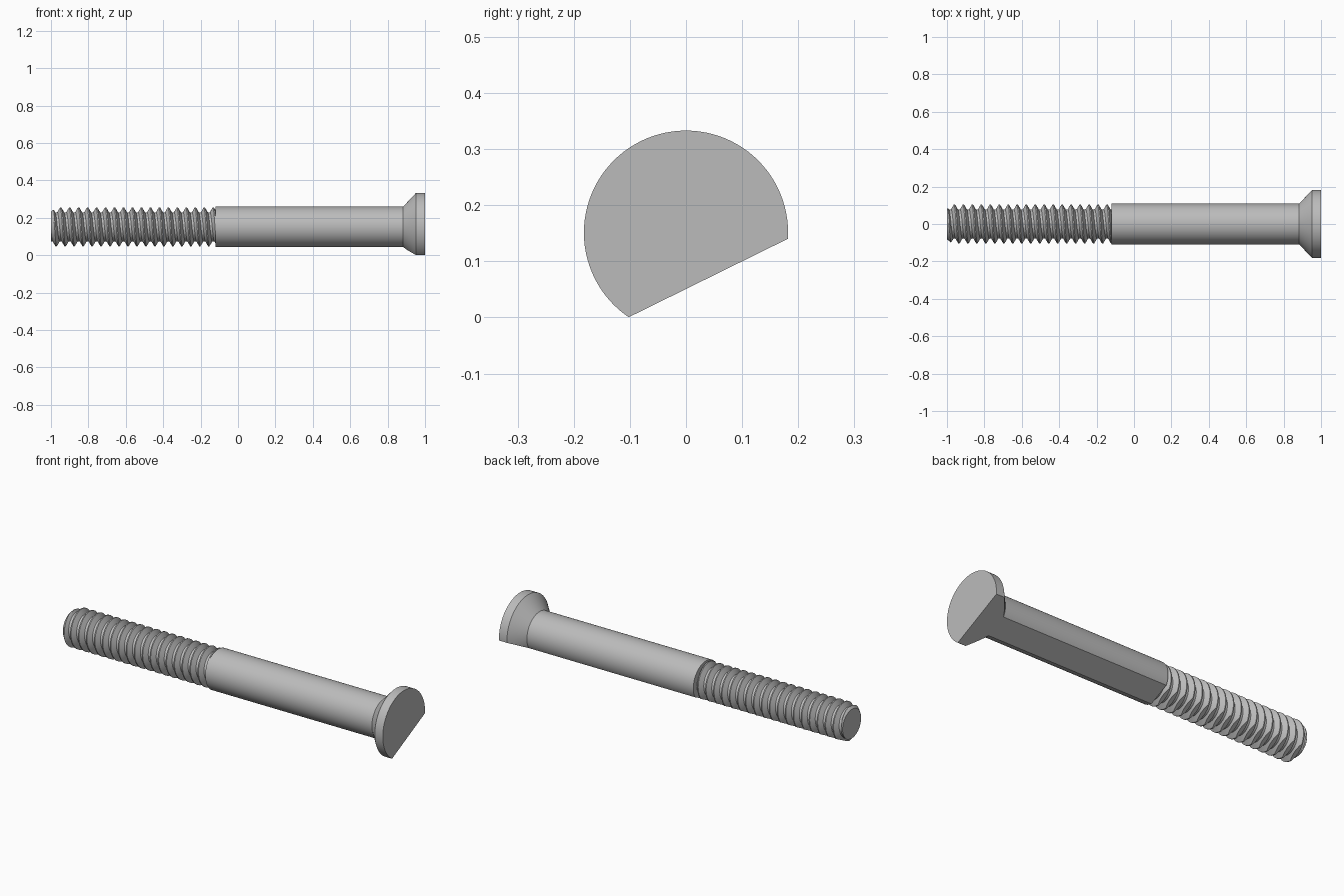
import bpy, bmesh, math
from mathutils import Vector

if "Cube" in bpy.data.objects:
    bpy.data.objects.remove(bpy.data.objects["Cube"], do_unlink=True)

AXIS_Z = 0.151
SEGMENTS = 96
FLAT_NORMAL = Vector((0, 0.442, -0.897)).normalized()
FLAT_DISTANCE = 0.09

steel = bpy.data.materials.new("grey steel")
steel.use_nodes = True
colour = (0.5, 0.5, 0.5, 1)
steel.diffuse_color = colour
steel.node_tree.nodes["Principled BSDF"].inputs["Base Color"].default_value = colour


def point(x, r, turn):
    a = math.tau * turn
    return (x, r * math.cos(a), r * math.sin(a))


def fill_open(bm):
    edges = [e for e in bm.edges if e.is_boundary]
    bmesh.ops.holes_fill(bm, edges=edges, sides=0)


def finish(name, columns):
    """Skin columns of points, cap the ends, cut the long flat and shade."""
    bm = bmesh.new()
    grid = [[bm.verts.new(p) for p in col] for col in columns]
    for a, b in zip(grid, grid[1:]):
        for j in range(len(a) - 1):
            quad = (a[j], a[j + 1], b[j + 1], b[j])
            xs = [v.co.x for v in quad]
            if max(xs) - min(xs) > 1e-6:
                bm.faces.new(quad)
    bmesh.ops.delete(bm, geom=[v for v in bm.verts if not v.link_faces], context='VERTS')
    bmesh.ops.remove_doubles(bm, verts=bm.verts[:], dist=1e-5)
    fill_open(bm)
    bmesh.ops.bisect_plane(bm, geom=bm.verts[:] + bm.edges[:] + bm.faces[:], dist=1e-6,
                           plane_co=FLAT_NORMAL * FLAT_DISTANCE, plane_no=FLAT_NORMAL,
                           clear_outer=True)
    fill_open(bm)
    bmesh.ops.recalc_face_normals(bm, faces=bm.faces[:])
    mesh = bpy.data.meshes.new(name)
    bm.to_mesh(mesh)
    bm.free()
    mesh.materials.append(steel)
    obj = bpy.data.objects.new(name, mesh)
    obj.location.z = AXIS_Z
    bpy.context.collection.objects.link(obj)
    bpy.ops.object.select_all(action='DESELECT')
    obj.select_set(True)
    bpy.context.view_layer.objects.active = obj
    bpy.ops.object.shade_smooth_by_angle(angle=math.radians(25))


def lathe(name, profile):
    finish(name, [[point(x, r, i / SEGMENTS) for x, r in profile]
                  for i in range(SEGMENTS + 1)])


# Plain shank and countersunk head
lathe("shank", [(-0.12, 0.1085), (0.883, 0.1085)])
lathe("head", [(0.883, 0.1085), (0.952, 0.182), (1, 0.182)])

# Helical thread with a chamfered tip
PITCH, CREST, ROOT = 0.048, 0.104, 0.078
START, END, FIRST_CREST = -1, -0.11, -0.96
STEPS = [0, 1, 2.25, 3.5, 4.75, 6, 8, 10, 11.25, 12.5, 13.75, 15]


def thread_radius(x, turn):
    phase = ((x - FIRST_CREST) / PITCH - turn) % 1
    away = min(phase, 1 - phase)
    slope = min(max((away - 1 / 16) / (5 / 16), 0), 1)
    return min(CREST + (ROOT - CREST) * slope, 0.08 + (x - START))


columns = []
for i in range(SEGMENTS + 1):
    turn = i / SEGMENTS
    column = []
    for k in range(-3, 20):
        for s in STEPS:
            x = FIRST_CREST + PITCH * (k + s / 16 + turn)
            x = min(max(x, START), END)
            column.append(point(x, thread_radius(x, turn), turn))
    columns.append(column)
finish("thread", columns)
